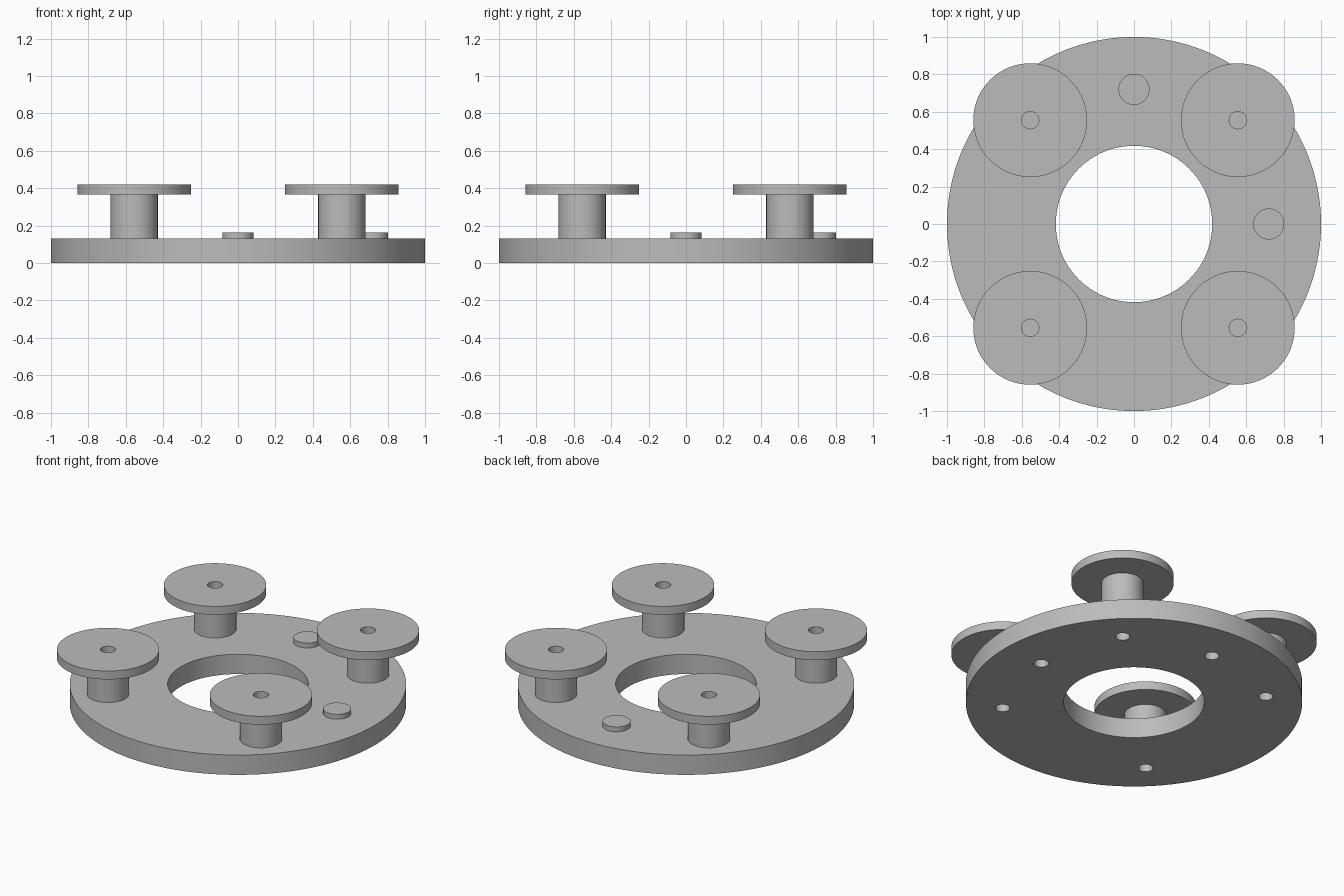
import bpy
import bmesh
from math import radians, tau
from mathutils import Matrix, Vector

if "Cube" in bpy.data.objects:
    bpy.data.objects.remove(bpy.data.objects["Cube"], do_unlink=True)

grey = bpy.data.materials.new("plain_grey")
grey.use_nodes = True
grey.diffuse_color = (0.5, 0.5, 0.5, 1)
grey.node_tree.nodes["Principled BSDF"].inputs["Base Color"].default_value = grey.diffuse_color

PLATE_TOP = 0.13
SPOOL_OFFSET = 0.555
PEG_OFFSET = 0.72
HOLE_R = 0.043


def lathe(name, profile, location=(0, 0, 0), closed=False, steps=96):
    """Revolve a (radius, height) profile about a vertical axis."""
    bm = bmesh.new()
    verts = [bm.verts.new((r, 0, z)) for r, z in profile]
    edges = [bm.edges.new(pair) for pair in zip(verts, verts[1:])]
    if closed:
        edges.append(bm.edges.new((verts[-1], verts[0])))
    bmesh.ops.spin(bm, geom=verts + edges, cent=(0, 0, 0), axis=(0, 0, 1),
                   angle=tau, steps=steps)
    bmesh.ops.remove_doubles(bm, verts=bm.verts, dist=1e-4)
    bmesh.ops.recalc_face_normals(bm, faces=bm.faces)
    mesh = bpy.data.meshes.new(name)
    bm.to_mesh(mesh)
    bm.free()
    mesh.materials.append(grey)
    obj = bpy.data.objects.new(name, mesh)
    obj.location = location
    bpy.context.collection.objects.link(obj)
    return obj


def smooth(obj):
    bpy.ops.object.select_all(action='DESELECT')
    obj.select_set(True)
    bpy.context.view_layer.objects.active = obj
    bpy.ops.object.shade_smooth_by_angle(angle=radians(30))


spools = {
    "front_right": (-SPOOL_OFFSET, -SPOOL_OFFSET),
    "front_left": (SPOOL_OFFSET, -SPOOL_OFFSET),
    "back_right": (-SPOOL_OFFSET, SPOOL_OFFSET),
    "back_left": (SPOOL_OFFSET, SPOOL_OFFSET),
}
pegs = {"back": (0, PEG_OFFSET), "left": (PEG_OFFSET, 0)}

# Ring-shaped base plate
plate = lathe("base_plate", [(0.418, 0), (1, 0), (1, PLATE_TOP), (0.418, PLATE_TOP)],
              closed=True, steps=128)

# Screw holes drilled through the plate beneath every spool and peg
bm = bmesh.new()
for x, y in [*spools.values(), *pegs.values()]:
    bmesh.ops.create_cone(bm, cap_ends=True, segments=32, radius1=HOLE_R, radius2=HOLE_R,
                          depth=0.4, matrix=Matrix.Translation(Vector((x, y, 0))))
drill_mesh = bpy.data.meshes.new("hole_cutter")
bm.to_mesh(drill_mesh)
bm.free()
drill_mesh.materials.append(grey)
drill = bpy.data.objects.new("hole_cutter", drill_mesh)
drill.hide_render = True
bpy.context.collection.objects.link(drill)
cut = plate.modifiers.new("screw_holes", 'BOOLEAN')
cut.operation = 'DIFFERENCE'
cut.solver = 'EXACT'
cut.object = drill
bpy.context.view_layer.objects.active = plate
bpy.ops.object.modifier_apply(modifier=cut.name)
bpy.data.objects.remove(drill, do_unlink=True)
smooth(plate)

# Spools: post, wide flange and a blind hole in the top
spool_profile = [(0, 0), (0.126, 0), (0.126, 0.235), (0.304, 0.235), (0.304, 0.29),
                 (0.046, 0.29), (0.046, 0.12), (0, 0.12)]
for side, (x, y) in spools.items():
    smooth(lathe(side + "_spool", spool_profile, (x, y, PLATE_TOP)))

# Low round pegs
for side, (x, y) in pegs.items():
    smooth(lathe(side + "_peg", [(0, 0), (0.083, 0), (0.083, 0.032), (0, 0.032)],
                 (x, y, PLATE_TOP), steps=64))
